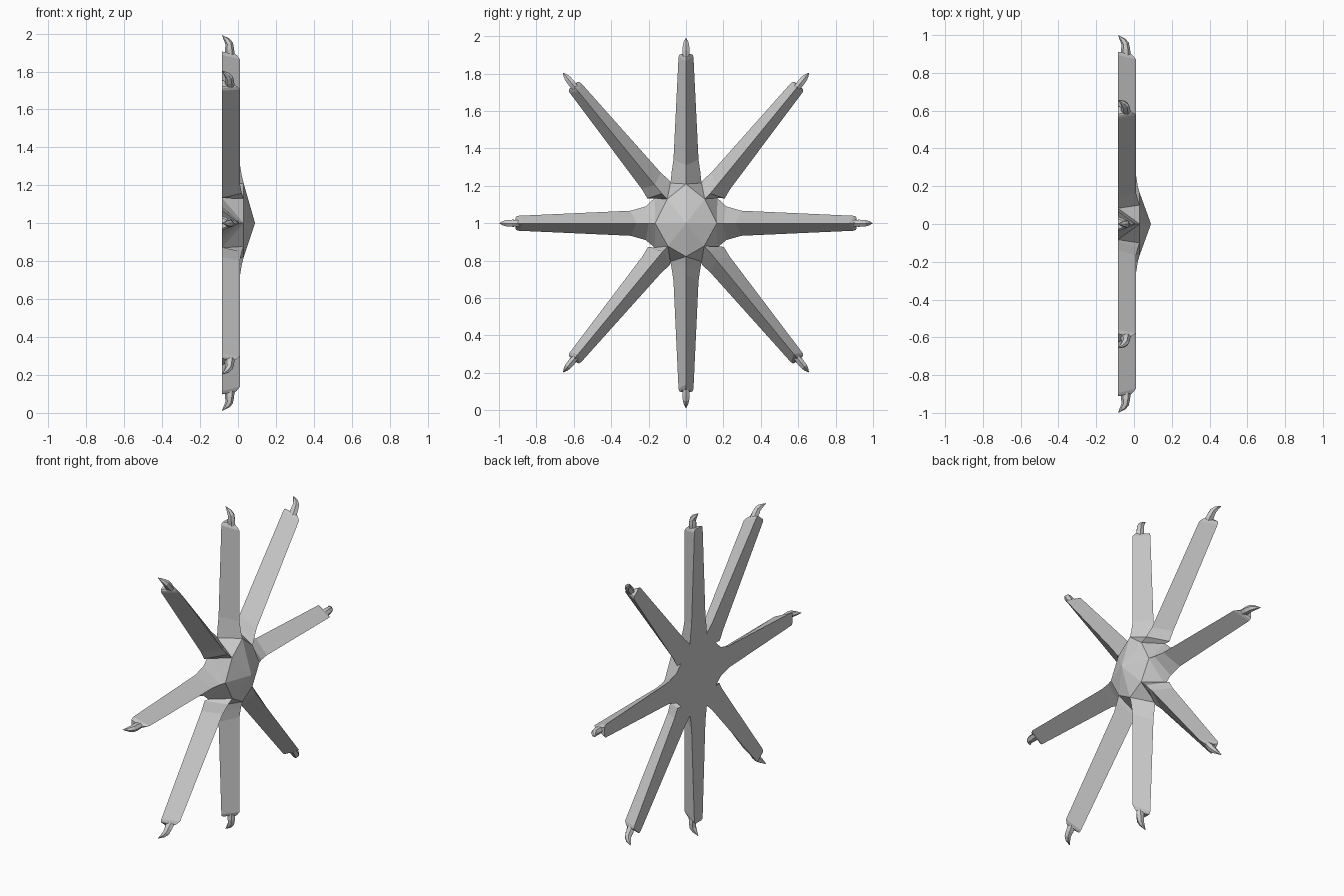
import bpy, bmesh, math
from mathutils import Vector

if "Cube" in bpy.data.objects:
    bpy.data.objects.remove(bpy.data.objects["Cube"])

BACK = -0.085
CZ = 1.0

# (arm tip y, z relative to centre) going round from the right-hand arm
tips = [(1.0, 0), (0.658, 0.805), (0, 0.993), (-0.658, 0.805),
        (-1.0, 0), (-0.658, -0.798), (0, -0.99), (0.658, -0.798)]
# hub rim corners, one on the ridge of each arm
rim = [(0.165, 0), (0.1, 0.13), (0, 0.21), (-0.1, 0.13),
       (-0.165, 0), (-0.097, -0.122), (0, -0.178), (0.097, -0.122)]
# crotches between neighbouring arms
valley = [(0.168, 0.135), (0.083, 0.215), (-0.083, 0.215), (-0.168, 0.135),
          (-0.168, -0.13), (-0.083, -0.205), (0.083, -0.205), (0.168, -0.13)]


def finish(bm, name):
    bmesh.ops.recalc_face_normals(bm, faces=bm.faces)
    me = bpy.data.meshes.new(name)
    bm.to_mesh(me)
    bm.free()
    ob = bpy.data.objects.new(name, me)
    bpy.context.collection.objects.link(ob)


def loft(bm, rings):
    for a, b in zip(rings, rings[1:]):
        n = len(a)
        for k in range(n):
            bm.faces.new((a[k], a[(k + 1) % n], b[(k + 1) % n], b[k]))


def arm_frame(i):
    t = Vector((0, *tips[i]))
    d = t.normalized()
    return t.length, d, Vector((0, -d.z, d.y))


def place(d, s, r, w, x):
    return d * r + s * w + Vector((x, 0, CZ))


# Hub and eight ridged arms as one closed body
bm = bmesh.new()
apex = bm.verts.new((0.09, 0, CZ))
rv = [bm.verts.new((0.03, y, z + CZ)) for y, z in rim]
vv = [bm.verts.new((BACK, y, z + CZ)) for y, z in valley]
bm.faces.new(vv)
for i in range(8):
    j = (i + 1) % 8
    bm.faces.new((apex, rv[i], rv[j]))
    bm.faces.new((rv[i], vv[i], rv[j]))
    L, d, s = arm_frame(i)
    root = Vector((0, *rim[i])).length
    # ridge radius, base radius, half width, ridge x
    sections = [(root + 0.035, root + 0.05, 0.09, 0.02) if i % 4 == 0 else
                (root + 0.04, root + 0.07, 0.076, 0.02),
                (root + 0.1, root + 0.13, 0.067, 0.01),
                (L - 0.128, L - 0.105, 0.04, 0.01),
                (L - 0.108, L - 0.093, 0.036, -0.005),
                (L - 0.096, L - 0.088, 0.028, -0.02)]
    rings = [[vv[i - 1], rv[i], vv[i]]]
    for rr, rb, w, x in sections:
        rings.append([bm.verts.new(place(d, s, rb, -w, BACK)),
                      bm.verts.new(place(d, s, rr, 0, x)),
                      bm.verts.new(place(d, s, rb, w, BACK))])
    loft(bm, rings)
    bm.faces.new(rings[-1])
finish(bm, "star_body")

# Curved claw on the end of each arm
for i in range(8):
    bm = bmesh.new()
    L, d, s = arm_frame(i)
    rings = []
    # distance from tip, centre x, half depth, half width
    for back, x, hd, hw in [(0.11, -0.045, 0.027, 0.016), (0.075, -0.045, 0.024, 0.019),
                            (0.045, -0.047, 0.019, 0.017), (0.025, -0.059, 0.014, 0.012)]:
        ring = []
        for k in range(6):
            a = k * math.pi / 3
            c = math.cos(a)
            # front edge leans back along the hook
            ring.append(bm.verts.new(place(d, s, L - back + 0.006 * c,
                                           hw * math.sin(a) * 1.15, x + hd * c)))
        rings.append(ring)
    loft(bm, rings)
    bm.faces.new(rings[0])
    tip = bm.verts.new(place(d, s, L, 0, BACK))
    for k in range(6):
        bm.faces.new((rings[-1][k], rings[-1][(k + 1) % 6], tip))
    finish(bm, f"claw_{i + 1}")
